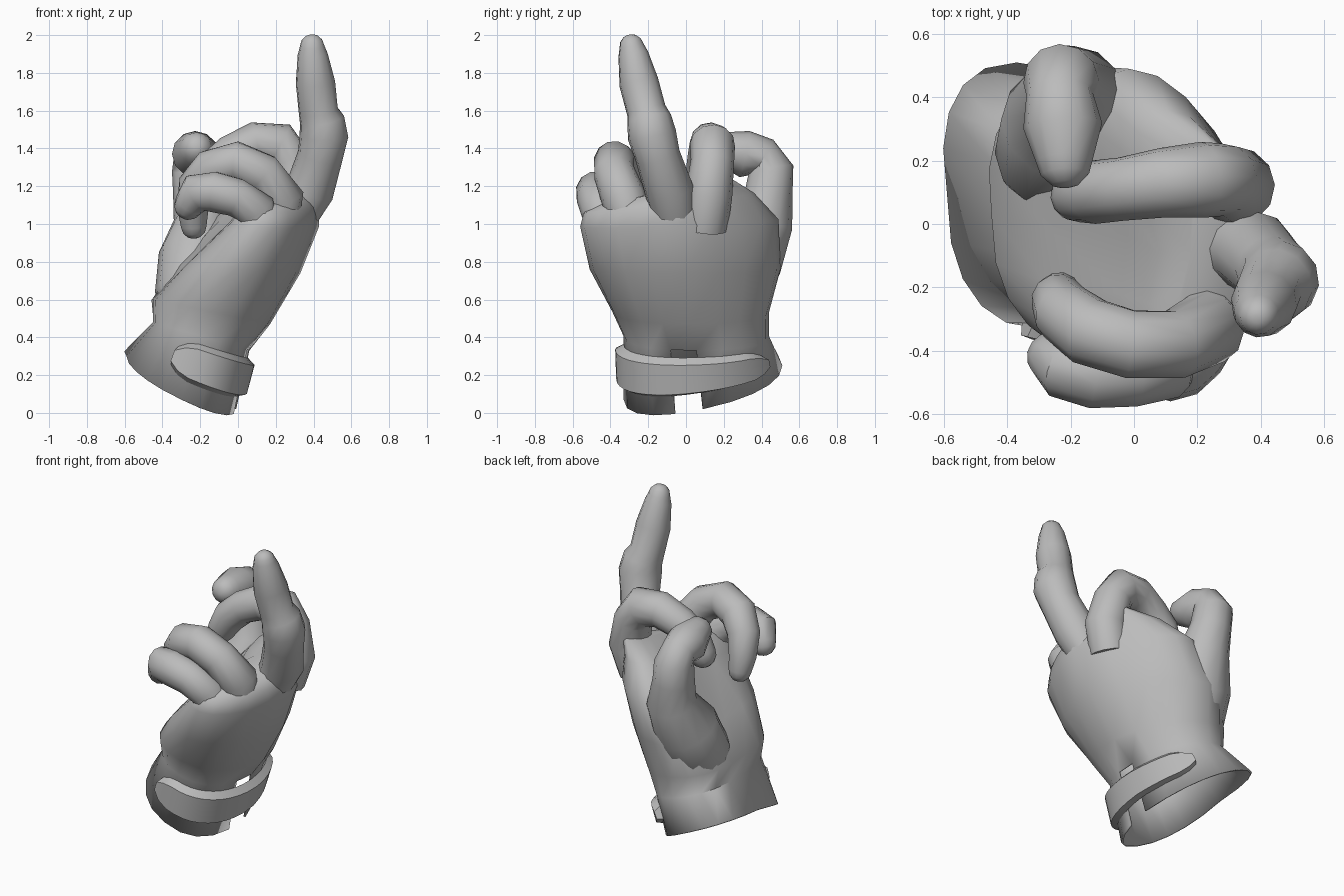
import bpy, bmesh, math
from mathutils import Vector

if "Cube" in bpy.data.objects:
    bpy.data.objects.remove(bpy.data.objects["Cube"])

grey = bpy.data.materials.new("glove grey")
grey.diffuse_color = (0.5, 0.5, 0.5, 1)
grey.use_nodes = True
grey.node_tree.nodes["Principled BSDF"].inputs["Base Color"].default_value = grey.diffuse_color


def loft(name, rings, closed=True, cap_start=False, cap_end=True, skip=(), thick=0):
    """Skin a list of point rings; skip holds (strip, segment) faces to leave open."""
    bm = bmesh.new()
    vs = [[bm.verts.new(p) for p in r] for r in rings]
    n = len(rings[0])
    for i in range(len(rings) - 1):
        for j in range(n if closed else n - 1):
            if (i, j) not in skip:
                k = (j + 1) % n
                bm.faces.new((vs[i][j], vs[i][k], vs[i + 1][k], vs[i + 1][j]))
    if cap_start:
        bm.faces.new(vs[0][::-1])
    if cap_end:
        bm.faces.new(vs[-1])
    bmesh.ops.recalc_face_normals(bm, faces=bm.faces)
    me = bpy.data.meshes.new(name)
    bm.to_mesh(me)
    bm.free()
    me.materials.append(grey)
    ob = bpy.data.objects.new(name, me)
    bpy.context.collection.objects.link(ob)
    if thick:
        m = ob.modifiers.new("thickness", 'SOLIDIFY')
        m.thickness = thick
        m.offset = -1
    bpy.ops.object.select_all(action='DESELECT')
    bpy.context.view_layer.objects.active = ob
    ob.select_set(True)
    bpy.ops.object.shade_smooth_by_angle(angle=math.radians(50))
    return ob


def finger(name, pts, sides=12):
    """Tube through (x, y, z, radius) points with a rounded tip."""
    c = [Vector(p[:3]) for p in pts]
    r = [p[3] for p in pts]
    d = (c[-1] - c[-2]).normalized()
    end, re = c[-1], r[-1]
    for along, shrink in ((0.5, 0.85), (0.85, 0.5), (0.95, 0.2)):
        c.append(end + d * re * along)
        r.append(re * shrink)
    rings, u = [], None
    for i, p in enumerate(c):
        t = (c[min(i + 1, len(c) - 1)] - c[max(i - 1, 0)]).normalized()
        u = Vector((0, 1, 0)) if u is None else u
        if abs(u.dot(t)) > 0.95:
            u = Vector((1, 0, 0))
        u = (u - t * u.dot(t)).normalized()
        v = t.cross(u)
        rings.append([p + (u * math.cos(a) + v * math.sin(a)) * r[i]
                      for a in (2 * math.pi * k / sides for k in range(sides))])
    return loft(name, rings, cap_start=True)


# Hand sections: back (x, z), palm (x, z), y min, y max,
# pull towards the palm on the little finger side and on the thumb side, z shear
SECTIONS = [
    (-0.01, 0.02, -0.59, 0.30, -0.33, 0.51, 0.0, 0.07, 0.09),
    (0.06, 0.33, -0.45, 0.48, -0.33, 0.44, 0.0, 0.02, 0.0),
    (0.17, 0.47, -0.45, 0.60, -0.39, 0.44, 0.0, 0.06, 0.0),
    (0.33, 0.74, -0.28, 0.78, -0.51, 0.50, 0.03, 0.18, 0.0),
    (0.43, 0.99, -0.02, 1.02, -0.56, 0.49, 0.09, 0.22, 0.02),
    (0.43, 1.10, 0.08, 1.13, -0.54, 0.36, 0.12, 0.15, 0.05),
    (0.38, 1.17, 0.18, 1.19, -0.42, 0.24, 0.10, 0.02, 0.06),
]


def on_section(s, a, grow=0.0):
    bx, bz, px, pz, y0, y1, sx, tx, sz = s
    c, n = math.cos(a), math.sin(a)
    c = math.copysign(abs(c) ** 0.88, c)
    n = math.copysign(abs(n) ** 0.88, n)
    half = Vector(((bx - px) / 2, 0, (bz - pz) / 2))
    pull = -tx * n if n > 0 else sx * n
    p = Vector(((bx + px) / 2 + pull, (y0 + y1) / 2, (bz + pz) / 2 + sz * n))
    k = half * c + Vector((0, (y1 - y0) / 2 * n, 0))
    return p + k + k.normalized() * grow


def between(t):
    return [a + (b - a) * t for a, b in zip(SECTIONS[0], SECTIONS[1])]


# Palm and open cuff, with a slit at the back of the wrist
N = 20
loft("palm_and_cuff", [[on_section(s, 2 * math.pi * k / N) for k in range(N)]
                       for s in SECTIONS], skip={(0, N - 1)}, thick=0.012)

# Strap crossing the slit
strap = []
for i in range(19):
    a = math.radians(-108 + 163 * i / 18)
    e = {0: 0.14, 18: 0.14, 1: 0.04, 17: 0.04}.get(i, 0.0)      # rounded strap ends
    lo, hi = 0.28 + e, 0.88 - e
    strap.append([on_section(between(t), a, g) for t, g in
                  ((lo, 0.0), (lo + 0.06, 0.04), (hi - 0.08, 0.045), (hi, 0.0))])
loft("wrist_strap", strap, cap_start=True)

# Thumb, bent across towards the first finger
finger("thumb", [(-0.24, 0.12, 0.48, 0.14), (-0.24, 0.22, 0.63, 0.20), (-0.22, 0.32, 0.83, 0.20),
                 (-0.19, 0.42, 1.02, 0.15), (-0.22, 0.44, 1.18, 0.125), (-0.23, 0.45, 1.29, 0.12),
                 (-0.235, 0.41, 1.355, 0.105), (-0.225, 0.31, 1.37, 0.125), (-0.22, 0.20, 1.40, 0.09)])
# Curled first finger
finger("first_finger", [(0.27, 0.10, 0.98, 0.12), (0.32, 0.12, 1.15, 0.125), (0.28, 0.14, 1.33, 0.115),
                        (0.22, 0.14, 1.42, 0.12), (0.09, 0.13, 1.43, 0.11), (-0.04, 0.11, 1.37, 0.10),
                        (-0.13, 0.10, 1.29, 0.10), (-0.18, 0.09, 1.20, 0.085)])
# Raised second finger
finger("second_finger", [(0.27, -0.05, 0.98, 0.11), (0.38, -0.09, 1.18, 0.13), (0.435, -0.15, 1.36, 0.12),
                         (0.455, -0.18, 1.47, 0.13), (0.445, -0.195, 1.55, 0.12), (0.425, -0.21, 1.60, 0.105),
                         (0.41, -0.25, 1.75, 0.105), (0.395, -0.28, 1.90, 0.08), (0.393, -0.288, 1.94, 0.066)])
# Curled third finger
finger("third_finger", [(0.21, -0.28, 0.98, 0.11), (0.23, -0.33, 1.14, 0.12), (0.13, -0.38, 1.27, 0.11),
                        (-0.01, -0.38, 1.33, 0.11), (-0.14, -0.34, 1.29, 0.11), (-0.22, -0.28, 1.20, 0.10),
                        (-0.24, -0.24, 1.08, 0.085), (-0.235, -0.22, 0.99, 0.07)])
# Curled little finger
finger("little_finger", [(0.12, -0.40, 0.94, 0.10), (0.09, -0.45, 1.08, 0.11), (-0.01, -0.475, 1.14, 0.105),
                         (-0.13, -0.475, 1.17, 0.11), (-0.22, -0.45, 1.165, 0.105), (-0.26, -0.42, 1.10, 0.08)])
